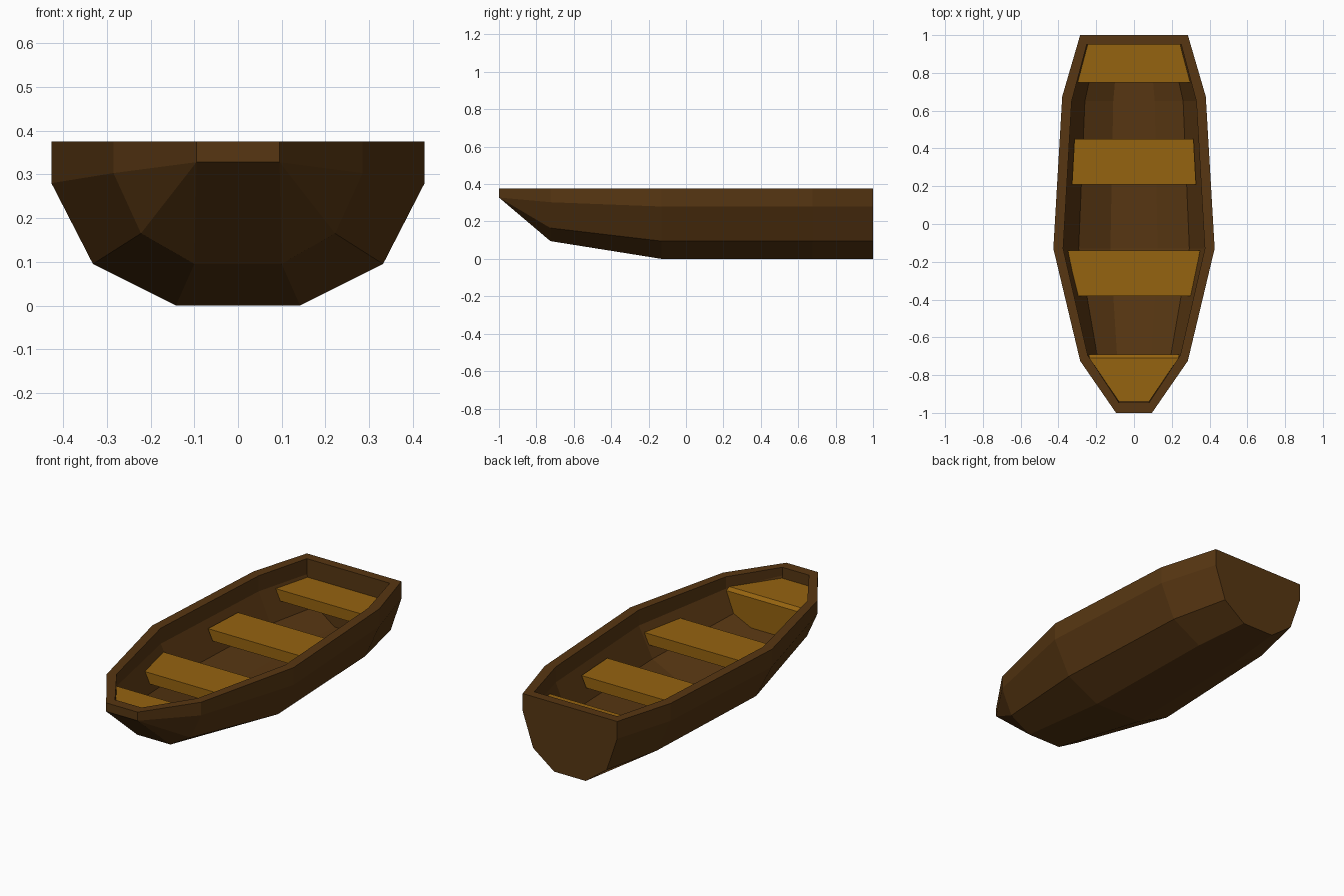
import bpy, bmesh

if "Cube" in bpy.data.objects:
    bpy.data.objects.remove(bpy.data.objects["Cube"])


def material(name, rgb):
    m = bpy.data.materials.new(name)
    m.diffuse_color = (*rgb, 1)
    m.use_nodes = True
    m.node_tree.nodes["Principled BSDF"].inputs["Base Color"].default_value = m.diffuse_color
    return m


DARK = material("dark_wood", (0.095, 0.037, 0.006))
LIGHT = material("light_wood", (0.30, 0.125, 0.005))


def finish(bm, name, mat):
    bmesh.ops.remove_doubles(bm, verts=bm.verts, dist=1e-4)
    bmesh.ops.recalc_face_normals(bm, faces=bm.faces)
    me = bpy.data.meshes.new(name)
    bm.to_mesh(me)
    bm.free()
    me.materials.append(mat)
    ob = bpy.data.objects.new(name, me)
    bpy.context.collection.objects.link(ob)
    return ob


def section(bm, y, half):
    """Mirrored open cross-section, from left rim under the keel to right rim."""
    pts = [(-x, z) for x, z in half] + [(x, z) for x, z in reversed(half)]
    return [bm.verts.new((x, y, z)) for x, z in pts]


def skin(bm, rows):
    for a, b in zip(rows, rows[1:]):
        for i in range(len(a) - 1):
            bm.faces.new((a[i], a[i + 1], b[i + 1], b[i]))


# Hull: half sections run from the rim down to the keel
TOP = 0.375
outer = [
    (-1.00, [(0.095, TOP), (0.095, 0.328), (0.095, 0.328), (0.095, 0.328)]),
    (-0.725, [(0.285, TOP), (0.285, 0.303), (0.222, 0.165), (0.10, 0.095)]),
    (-0.13, [(0.427, TOP), (0.427, 0.28), (0.332, 0.095), (0.142, 0)]),
    (0.675, [(0.38, TOP), (0.38, 0.28), (0.296, 0.095), (0.127, 0)]),
    (1.00, [(0.285, TOP), (0.285, 0.28), (0.222, 0.095), (0.095, 0)]),
]
inner = [
    (-0.945, [(0.08, TOP), (0.08, 0.33), (0.08, 0.31), (0.08, 0.30)]),
    (-0.695, [(0.245, TOP), (0.245, 0.31), (0.195, 0.19), (0.09, 0.14)]),
    (-0.13, [(0.375, TOP), (0.375, 0.29), (0.293, 0.13), (0.125, 0.047)]),
    (0.65, [(0.33, TOP), (0.33, 0.29), (0.26, 0.13), (0.11, 0.047)]),
    (0.95, [(0.25, TOP), (0.25, 0.29), (0.195, 0.13), (0.083, 0.047)]),
]
bm = bmesh.new()
out_rows = [section(bm, y, h) for y, h in outer]
in_rows = [section(bm, y, h) for y, h in inner]
for rows in (out_rows, in_rows):
    skin(bm, rows)
    bm.faces.new(rows[-1])
    bow = rows[0]
    # outer bow cap is a rectangle: its lower points coincide
    bm.faces.new([bow[0], bow[1], bow[-2], bow[-1]] if rows is out_rows else bow)

# Flat rim joining the two skins
ro = [r[0] for r in out_rows] + [r[-1] for r in reversed(out_rows)]
ri = [r[0] for r in in_rows] + [r[-1] for r in reversed(in_rows)]
for i in range(len(ro)):
    j = (i + 1) % len(ro)
    bm.faces.new((ro[i], ro[j], ri[j], ri[i]))
finish(bm, "hull", DARK)


def solid(name, sections):
    """Closed loft through mirrored sections."""
    bm = bmesh.new()
    rows = [section(bm, y, h) for y, h in sections]
    skin(bm, rows)
    for a, b in zip(rows, rows[1:]):
        bm.faces.new((a[0], a[-1], b[-1], b[0]))
    bm.faces.new(rows[0])
    bm.faces.new(rows[-1])
    finish(bm, name, LIGHT)


# Plank seats: y start, half width, y end, half width, top height
for name, y0, w0, y1, w1, z in (
    ("front_seat", -0.38, 0.30, -0.14, 0.35, 0.255),
    ("middle_seat", 0.21, 0.328, 0.45, 0.315, 0.255),
    ("stern_seat", 0.75, 0.298, 0.95, 0.245, 0.275),
):
    solid(name, [(y, [(w, z), (w - 0.028, z - 0.06)])
                 for y, w in ((y0, w0), (y1, w1))])

# Bow seat: filled locker with a small sloped lip along its rear edge
solid("bow_seat", [
    (-0.94, [(0.08, 0.318), (0.08, 0.31), (0.08, 0.305)]),
    (-0.71, [(0.235, 0.318), (0.19, 0.195), (0.088, 0.145)]),
    (-0.69, [(0.24, 0.303), (0.196, 0.19), (0.09, 0.138)]),
])
